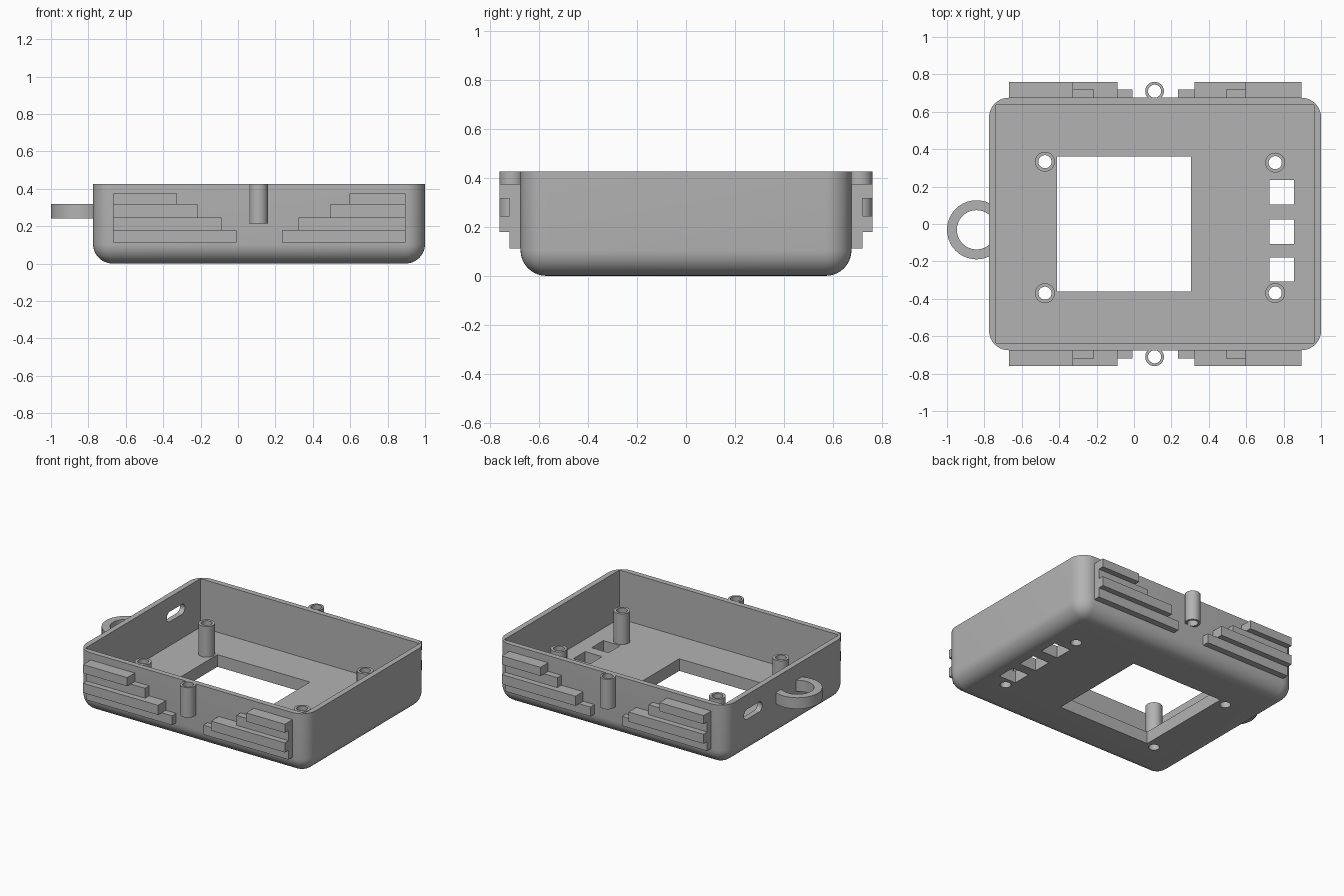
import bpy, bmesh, math
from mathutils import Matrix, Vector

if "Cube" in bpy.data.objects:
    bpy.data.objects.remove(bpy.data.objects["Cube"], do_unlink=True)

grey = bpy.data.materials.new("grey_plastic")
grey.use_nodes = True
grey.diffuse_color = (0.45, 0.45, 0.45, 1)
grey.node_tree.nodes["Principled BSDF"].inputs["Base Color"].default_value = (0.45, 0.45, 0.45, 1)


def finish(name, bm):
    bmesh.ops.recalc_face_normals(bm, faces=bm.faces)
    mesh = bpy.data.meshes.new(name)
    bm.to_mesh(mesh)
    bm.free()
    mesh.materials.append(grey)
    obj = bpy.data.objects.new(name, mesh)
    bpy.context.collection.objects.link(obj)
    return obj


def activate(obj):
    bpy.ops.object.select_all(action='DESELECT')
    obj.select_set(True)
    bpy.context.view_layer.objects.active = obj


def box_mesh(x, y, z):
    bm = bmesh.new()
    size = Vector((x[1] - x[0], y[1] - y[0], z[1] - z[0]))
    mid = Vector((sum(x), sum(y), sum(z))) / 2
    bmesh.ops.create_cube(bm, size=1, matrix=Matrix.Translation(mid) @ Matrix.Diagonal(size).to_4x4())
    return bm


def box(name, x, y, z):
    return finish(name, box_mesh(x, y, z))


def cylinder(name, x, y, radius, z, sides=40):
    bm = bmesh.new()
    bmesh.ops.create_cone(bm, cap_ends=True, segments=sides, radius1=radius, radius2=radius,
                          depth=z[1] - z[0], matrix=Matrix.Translation((x, y, sum(z) / 2)))
    return finish(name, bm)


def cut(obj, cutter):
    cutter.hide_render = True
    mod = obj.modifiers.new("cut", 'BOOLEAN')
    mod.operation, mod.solver, mod.object = 'DIFFERENCE', 'EXACT', cutter
    activate(obj)
    bpy.ops.object.modifier_apply(modifier=mod.name)
    bpy.data.objects.remove(cutter, do_unlink=True)


def smooth(obj):
    activate(obj)
    bpy.ops.object.shade_smooth_by_angle(angle=math.radians(30))


def tube(name, x, y, outer, inner, z):
    obj = cylinder(name, x, y, outer, z)
    cut(obj, cylinder("bore", x, y, inner, (z[0] - 0.1, z[1] + 0.1)))
    return obj


LEFT, RIGHT, HALF, TOP = -0.775, 1.0, 0.675, 0.425
WALL, FLOOR, ROUND = 0.038, 0.085, 0.105
BOSS, BORE = 0.053, 0.035

# Case shell: rounded upright and bottom edges, square cavity
bm = box_mesh((LEFT, RIGHT), (-HALF, HALF), (0, TOP))
edges = [e for e in bm.edges if any(v.co.z < 0.01 for v in e.verts)]
bmesh.ops.bevel(bm, geom=edges, offset=ROUND, segments=10, profile=0.5, affect='EDGES')
shell = finish("case_shell", bm)
cut(shell, box("cavity", (LEFT + WALL, RIGHT - WALL), (WALL - HALF, HALF - WALL), (FLOOR, 1)))

# Screen window and three button holes in the floor
through = (-0.1, 0.2)
cut(shell, box("window", (-0.412, 0.305), (-0.361, 0.361), through))
for y in (0.17, -0.042, -0.243):
    cut(shell, box("button_hole", (0.725, 0.856), (y - 0.065, y + 0.065), through))

# Rounded cable slot in the side wall
bm = box_mesh((LEFT - 0.1, LEFT + 0.1), (0.265, 0.465), (0.253, 0.323))
ends = [e for e in bm.edges if abs(e.verts[0].co.x - e.verts[1].co.x) > 0.1]
bmesh.ops.bevel(bm, geom=ends, offset=0.034, segments=8, profile=0.5, affect='EDGES')
cut(shell, finish("slot", bm))

# Screw standoffs, bored right through the floor
for name, x, y in (("back_right", -0.476, 0.333), ("front_right", -0.476, -0.37),
                   ("back_left", 0.755, 0.328), ("front_left", 0.755, -0.369)):
    cut(shell, cylinder("screw_hole", x, y, BORE, through))
    smooth(tube("standoff_" + name, x, y, BOSS, BORE, (FLOOR, 0.3)))
smooth(shell)

# Strap ring, trimmed at the wall
ring = tube("strap_ring", -0.842, -0.031, 0.158, 0.105, (0.24, 0.318))
cut(ring, box("trim", (LEFT + 0.015, 0), (-1, 1), (0, 1)))
smooth(ring)

# Outer screw bosses and stepped grip ribs, mirrored front and back
rows = ((0.112, 0.178, 0.72, -0.007, 0.236), (0.178, 0.245, 0.76, -0.087, 0.324),
        (0.245, 0.315, 0.72, -0.215, 0.493), (0.315, 0.375, 0.76, -0.326, 0.595))
for side, s in (("front", -1), ("back", 1)):
    smooth(tube("outer_boss_" + side, 0.11, s * 0.71, 0.05, BORE, (0.215, TOP)))
    for i, (z0, z1, depth, right_end, left_start) in enumerate(rows):
        y = sorted((s * (HALF - 0.015), s * depth))
        box(f"grip_rib_{side}_right_{i + 1}", (-0.668, right_end), y, (z0, z1))
        box(f"grip_rib_{side}_left_{i + 1}", (left_start, 0.895), y, (z0, z1))
